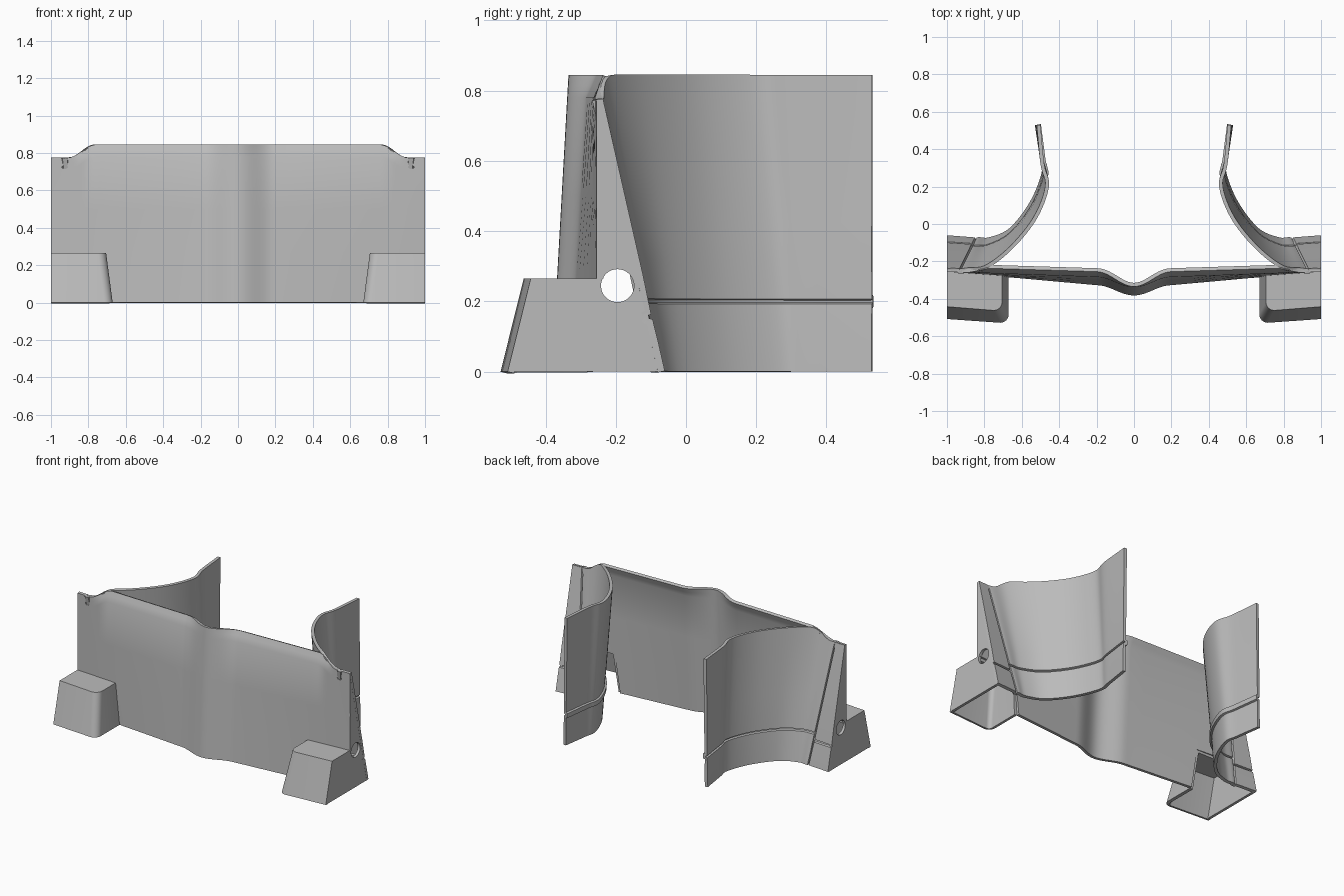
import bpy, bmesh, math
from mathutils import Vector

old = bpy.data.objects.get("Cube")
if old:
    bpy.data.objects.remove(old, do_unlink=True)

grey = bpy.data.materials.new("plain_grey")
grey.use_nodes = True
grey.diffuse_color = (0.5, 0.5, 0.5, 1)
grey.node_tree.nodes["Principled BSDF"].inputs["Base Color"].default_value = grey.diffuse_color

HEIGHT, STEP = 0.845, 0.265
WALL = 0.02


def make_object(name, verts, faces, wall=0, offset=0):
    mesh = bpy.data.meshes.new(name)
    mesh.from_pydata(verts, [], faces)
    bm = bmesh.new()
    bm.from_mesh(mesh)
    loose = [v for v in bm.verts if not v.link_faces]
    bmesh.ops.delete(bm, geom=loose, context='VERTS')
    if not wall:
        bmesh.ops.recalc_face_normals(bm, faces=bm.faces)
    bm.to_mesh(mesh)
    bm.free()
    mesh.materials.append(grey)
    ob = bpy.data.objects.new(name, mesh)
    bpy.context.collection.objects.link(ob)
    bpy.ops.object.select_all(action='DESELECT')
    ob.select_set(True)
    bpy.context.view_layer.objects.active = ob
    if wall:
        mod = ob.modifiers.new("thickness", 'SOLIDIFY')
        mod.thickness, mod.offset = wall, offset
        bpy.ops.object.modifier_apply(modifier=mod.name)
    return ob


def smooth(ob):
    bpy.context.view_layer.objects.active = ob
    ob.select_set(True)
    bpy.ops.object.shade_smooth_by_angle(angle=math.radians(25))


def drill(ob, centre, axis, radius, squash=1):
    """Cut a round hole along an axis, then remove the cutter."""
    bpy.ops.mesh.primitive_cylinder_add(vertices=32, radius=radius, depth=0.2, location=centre)
    cutter = bpy.context.object
    cutter.hide_render = True
    cutter.scale.y = squash
    cutter.rotation_euler = (math.pi / 2, 0, 0) if axis == 'Y' else (0, math.pi / 2, 0)
    bpy.context.view_layer.objects.active = ob
    mod = ob.modifiers.new("hole", 'BOOLEAN')
    mod.operation, mod.object = 'DIFFERENCE', cutter
    bpy.ops.object.modifier_apply(modifier=mod.name)
    bpy.data.objects.remove(cutter, do_unlink=True)


def top_edge(x):
    """Height of the top rim: raised middle easing down to the low ends."""
    k = min(1, max(0, (abs(x) - 0.76) / 0.15))
    return HEIGHT - 0.07 * k * k * (3 - 2 * k)


def front_y(x, z):
    a = max(abs(x), 0.2)
    bulge = math.cos(math.pi * x / 0.4) ** 2 if abs(x) < 0.2 else 0
    lip = max(0, (z - 0.78) / 0.065)
    return (-0.255 - 0.09 * (1 - a) + 0.07 * z * (1 - a)
            - 0.055 * bulge + 0.025 * lip * (1 - bulge))


# Front panel: leaning sheet with a central bulge, open behind the foot boxes
half = [i * 0.02 for i in range(11)] + [0.3, 0.45, 0.6, 0.67, 0.72] + [0.76 + i * 0.015 for i in range(11)] + [0.95, 1]
xs = [-x for x in reversed(half[1:])] + half
verts, faces = [], []
n = len(xs)
for row in range(6):
    for x in xs:
        h = top_edge(x)
        z = [0, STEP, 0.5, h - 0.065, h - 0.03, h][row]
        px = math.copysign(0.705, x) if row and abs(x) == 0.67 else x
        verts.append((px, front_y(px, z), z))
for r in range(5):
    for c in range(n - 1):
        if r == 0 and abs(xs[c] + xs[c + 1]) / 2 > 0.67:
            continue
        i = r * n + c
        faces.append((i, i + 1, i + n + 1, i + n))
panel = make_object("front_panel", verts, faces, WALL, -1)
for s in (-1, 1):
    drill(panel, (s * 0.925, -0.25, 0.725), 'Y', 0.016, 0.6)
smooth(panel)


def spline(pts, steps=6):
    """Catmull-Rom curve through the points."""
    p = [Vector(q) for q in pts]
    p = [2 * p[0] - p[1]] + p + [2 * p[-1] - p[-2]]
    out = []
    for a, b, c, d in zip(p, p[1:], p[2:], p[3:]):
        for k in range(steps):
            t = k / steps
            out.append(0.5 * (2 * b + (c - a) * t + (2 * a - 5 * b + 4 * c - d) * t * t
                              + (3 * b - a - 3 * c + d) * t ** 3))
    return out + [p[-2]]


foot_arc = spline([(0.52, 0.53), (0.495, 0.36), (0.485, 0.27), (0.55, 0.11), (0.66, -0.03), (0.77, -0.08), (0.83, -0.08)])
head_arc = spline([(0.51, 0.53), (0.49, 0.32), (0.465, 0.2), (0.53, 0.03), (0.66, -0.13), (0.80, -0.235), (0.92, -0.262)])
ARC = len(foot_arc)
# Flat outer part, with a narrow slanted groove at its start
for dx in (0.004, 0.008, 0.022, 0.026):
    foot_arc.append(Vector((0.83 + dx, -0.08)))
    head_arc.append(Vector((0.92 + dx, -0.262)))
foot_arc.append(Vector((1, -0.07)))
head_arc.append(Vector((1, -0.262)))


def side_wing(s, name):
    cols, rows = len(foot_arc), 12
    verts, faces = [], []
    for c, (lo, hi) in enumerate(zip(foot_arc, head_arc)):
        h = top_edge(hi.x)
        g = 0.2 if c < ARC + 2 else 0.155
        zs = [0, g / 2, g - 0.013, g - 0.009, g + 0.009, g + 0.013]
        zs += [g + 0.013 + (h - g - 0.013) * k / 6 for k in range(1, 7)]
        for r, z in enumerate(zs):
            p = lo.lerp(hi, z / HEIGHT)
            if r in (3, 4) or c in (ARC + 1, ARC + 2):
                p = p + (p - Vector((1, 0.4))).normalized() * 0.012
            verts.append((s * p.x, p.y, z))
    for c in range(cols - 1):
        for r in range(rows - 1):
            i = c * rows + r
            faces.append((i, i + 1, i + rows + 1, i + rows)[::s])
    smooth(make_object(name, verts, faces, WALL))


def foot_box(s, name):
    """Open-bottomed box with a rounded inner corner and tapering walls."""
    def outline(x, y_back, y_corner, y_end, z):
        r = 0.045
        pts = [(s * x, y_back, z)]
        for k in range(7):
            a = math.pi / 2 * k / 6
            pts.append((s * (x + r - r * math.cos(a)), y_corner + r - r * math.sin(a), z))
        return pts + [(s, y_end, z)]
    low = outline(0.67, -0.28, -0.528, -0.508, 0)
    high = outline(0.705, -0.26, -0.462, -0.442, STEP)
    n = len(low)
    faces = [(i, i + 1, n + i + 1, n + i)[::s] for i in range(n - 1)]
    faces.append(tuple(range(n, 2 * n + 1))[::s])
    smooth(make_object(name, low + high + [(s, -0.25, STEP)], faces, WALL, -1))


def end_plate(s, name):
    """Upright end wall with a round hole."""
    edge = [(-0.508, 0), (-0.442, STEP), (-0.255, STEP), (-0.247, 0.775), (-0.07, 0)]
    n = len(edge)
    verts = [(s * x, y, z) for x in (1, 0.982) for y, z in edge]
    faces = [tuple(range(n)), tuple(range(n, 2 * n))]
    faces += [(i, (i + 1) % n, n + (i + 1) % n, n + i) for i in range(n)]
    ob = make_object(name, verts, faces)
    drill(ob, (s, -0.195, 0.245), 'X', 0.047)
    smooth(ob)


for s, side in ((1, "left"), (-1, "right")):
    side_wing(s, side + "_wing")
    foot_box(s, side + "_foot_box")
    end_plate(s, side + "_end_plate")
